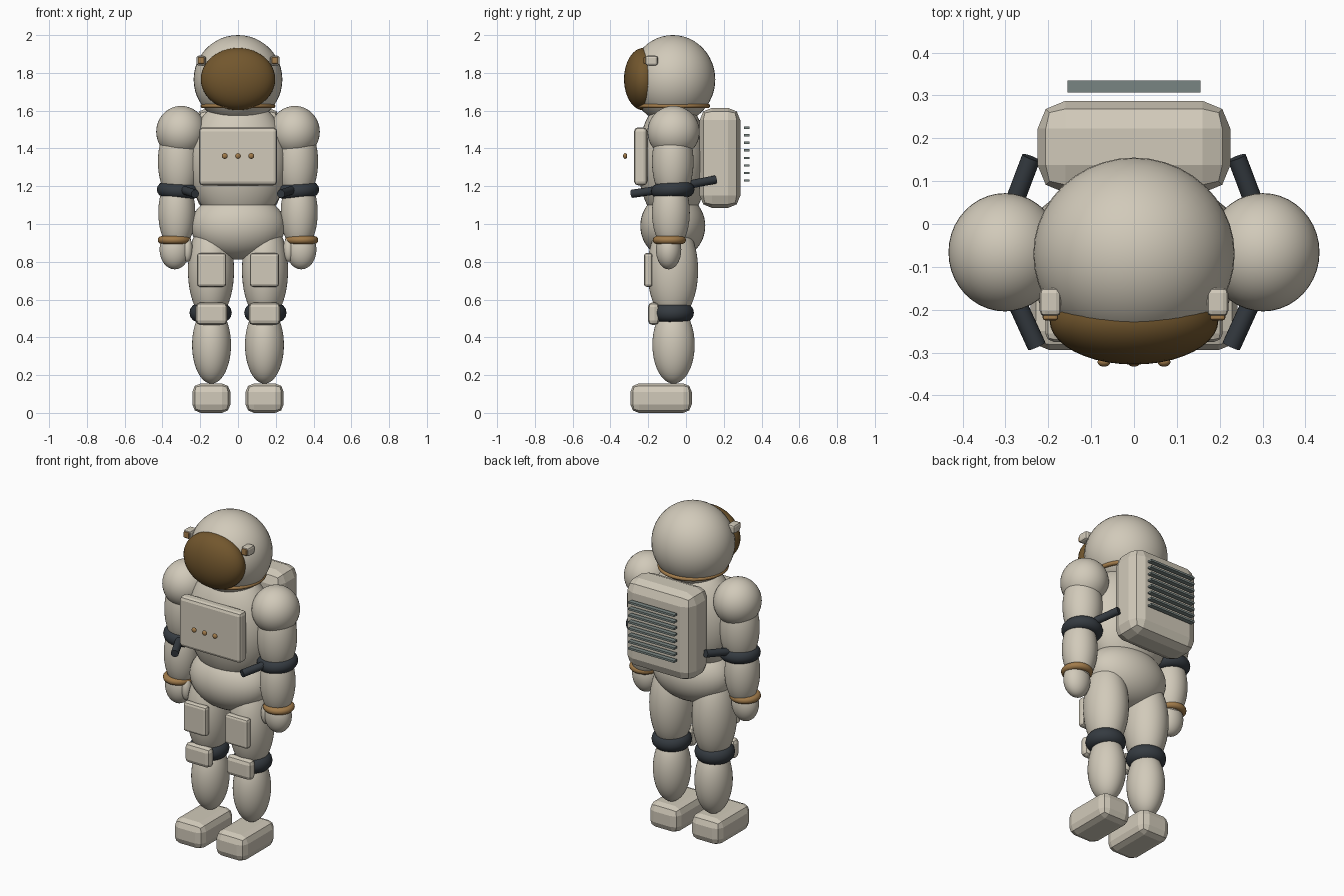
import bpy
import math
from mathutils import Vector

cube = bpy.data.objects.get("Cube")
if cube:
    bpy.data.objects.remove(cube, do_unlink=True)


def make_material(name, rgb):
    mat = bpy.data.materials.new(name)
    mat.use_nodes = True
    color = (*rgb, 1.0)
    mat.diffuse_color = color
    mat.node_tree.nodes["Principled BSDF"].inputs["Base Color"].default_value = color
    return mat


SUIT = make_material("suit_fabric", (0.64, 0.59, 0.49))
GOLD = make_material("visor_bronze", (0.17, 0.095, 0.027))
TAN = make_material("tan_trim", (0.36, 0.20, 0.07))
DARK = make_material("dark_rubber", (0.035, 0.043, 0.052))
GREY = make_material("vent_grey", (0.19, 0.235, 0.225))


def finish(name, mat, smooth=True):
    obj = bpy.context.object
    obj.name = name
    obj.data.materials.append(mat)
    if smooth:
        bpy.ops.object.shade_smooth_by_angle()
    return obj


def ellipsoid(name, loc, radii, mat=SUIT):
    bpy.ops.mesh.primitive_uv_sphere_add(segments=40, ring_count=24, location=loc)
    bpy.context.object.scale = radii
    bpy.ops.object.transform_apply(location=False, rotation=False, scale=True)
    return finish(name, mat)


def ring(name, loc, outer, thick, height, mat, rot=(0, 0, 0)):
    # Band with an oval cross-section
    bpy.ops.mesh.primitive_torus_add(major_segments=40, minor_segments=14, location=loc, rotation=rot,
                                     major_radius=outer - thick, minor_radius=thick)
    bpy.context.object.scale.z = height / thick
    bpy.ops.object.transform_apply(location=False, rotation=False, scale=True)
    return finish(name, mat)


def box(name, loc, size, bevel, mat=SUIT):
    bpy.ops.mesh.primitive_cube_add(size=1, location=loc)
    obj = bpy.context.object
    obj.scale = size
    bpy.ops.object.transform_apply(location=False, rotation=False, scale=True)
    if bevel:
        mod = obj.modifiers.new("rounded_edges", "BEVEL")
        mod.width = bevel
        mod.segments = 2
    return finish(name, mat, smooth=False)


def rod(name, a, b, radius, mat):
    a, b = Vector(a), Vector(b)
    bpy.ops.mesh.primitive_cylinder_add(vertices=20, radius=radius, depth=(b - a).length,
                                        location=(a + b) / 2)
    bpy.context.object.rotation_euler = (b - a).to_track_quat("Z", "Y").to_euler()
    return finish(name, mat)


MID = -0.07  # depth of the body axis

# Head
ellipsoid("helmet", (0, MID, 1.765), (0.235, 0.225, 0.235))
ellipsoid("visor", (0, -0.225, 1.767), (0.197, 0.103, 0.165), GOLD)
ring("neck_ring", (0, MID, 1.625), 0.198, 0.014, 0.012, TAN)

# Trunk
ellipsoid("torso", (0, MID, 1.33), (0.265, 0.185, 0.34))
ellipsoid("hips", (0, MID, 0.99), (0.25, 0.172, 0.178))

# Chest unit and its buttons
box("chest_unit", (0, -0.24, 1.358), (0.414, 0.07, 0.306), 0.02)
for i in (-1, 0, 1):
    ellipsoid("chest_button", (i * 0.07, -0.322, 1.36), (0.015, 0.011, 0.015), TAN)

# Backpack with cooling fins
box("backpack", (0, 0.18, 1.35), (0.45, 0.215, 0.53), 0.065)
for i in range(8):
    box("vent_fin", (0, 0.321, 1.23 + i * 0.04), (0.31, 0.028, 0.012), 0, GREY)

for side, s in (("left", 1), ("right", -1)):
    # Helmet lamps
    box(side + "_lamp", (s * 0.195, -0.182, 1.865), (0.05, 0.066, 0.052), 0.012)
    box(side + "_lamp_lens", (s * 0.195, -0.217, 1.866), (0.036, 0.016, 0.036), 0.006, TAN)

    # Arm
    ellipsoid(side + "_shoulder", (s * 0.301, -0.066, 1.488), (0.132, 0.138, 0.137))
    ellipsoid(side + "_upper_arm", (s * 0.312, MID, 1.33), (0.112, 0.11, 0.22))
    ring(side + "_elbow_band", (s * 0.315, MID, 1.178), 0.115, 0.04, 0.04, DARK,
         (0.06, -s * 0.06, 0))
    ellipsoid(side + "_forearm", (s * 0.324, -0.08, 1.06), (0.098, 0.1, 0.2))
    ring(side + "_wrist_ring", (s * 0.337, -0.088, 0.915), 0.088, 0.022, 0.021, TAN)
    ellipsoid(side + "_glove", (s * 0.335, -0.092, 0.865), (0.08, 0.067, 0.105))
    ellipsoid(side + "_thumb", (s * 0.268, -0.11, 0.865), (0.028, 0.033, 0.065))

    # Hoses from the elbow to the front and to the backpack
    elbow = (s * 0.325, MID, 1.192)
    rod(side + "_front_hose", elbow, (s * 0.227, -0.285, 1.16), 0.022, DARK)
    rod(side + "_back_hose", elbow, (s * 0.24, 0.155, 1.235), 0.022, DARK)

    # Leg
    ellipsoid(side + "_thigh", (s * 0.143, MID, 0.755), (0.122, 0.134, 0.27))
    box(side + "_thigh_pocket", (s * 0.14, -0.2, 0.757), (0.155, 0.046, 0.18), 0.016)
    ring(side + "_knee_band", (s * 0.145, MID, 0.53), 0.112, 0.048, 0.05, DARK)
    box(side + "_knee_pad", (s * 0.14, -0.172, 0.525), (0.168, 0.06, 0.12), 0.025)
    ellipsoid(side + "_shin", (s * 0.14, -0.066, 0.36), (0.103, 0.112, 0.205))
    box(side + "_boot", (s * 0.141, -0.132, 0.078), (0.202, 0.325, 0.156), 0.045)
